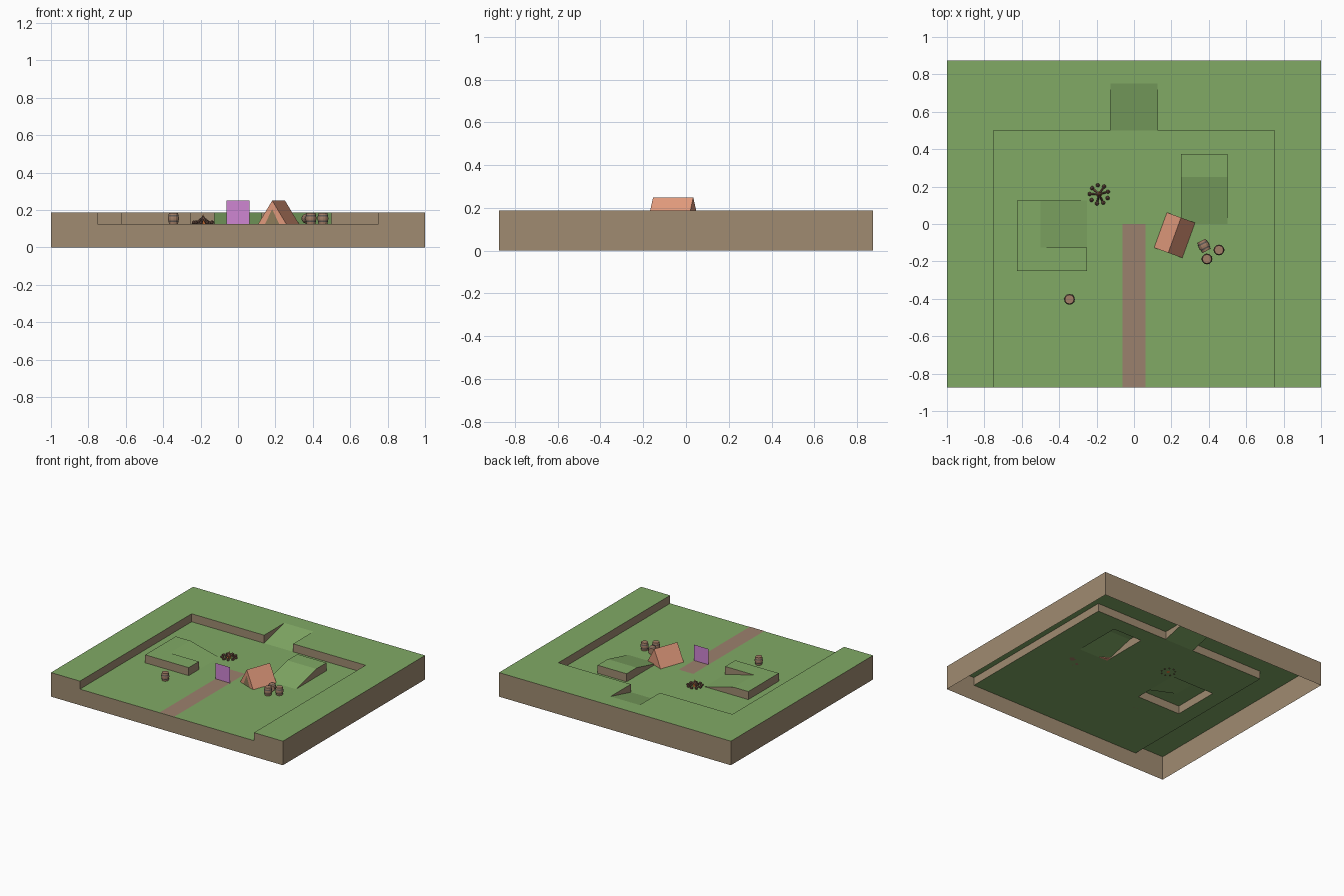
import bpy, bmesh, math
from mathutils import Vector, Matrix

if "Cube" in bpy.data.objects:
    bpy.data.objects.remove(bpy.data.objects["Cube"])

LOW, HIGH, STEP = 0.125, 0.1875, 0.125

def mat(name, r, g, b):
    m = bpy.data.materials.new(name)
    m.diffuse_color = (r, g, b, 1)
    m.use_nodes = True
    m.node_tree.nodes["Principled BSDF"].inputs["Base Color"].default_value = m.diffuse_color
    return m

GRASS = mat("grass_green", 0.22, 0.40, 0.13)
EARTH = mat("earth_tan", 0.35, 0.26, 0.165)
PATH = mat("path_brown", 0.33, 0.22, 0.155)
TENT = mat("tent_salmon", 0.75, 0.32, 0.20)
DOOR = mat("door_olive", 0.27, 0.20, 0.10)
PORTAL = mat("panel_pink", 0.62, 0.24, 0.65)
WOOD = mat("barrel_wood", 0.36, 0.21, 0.135)
BAND = mat("band_grey", 0.12, 0.10, 0.09)
BARK = mat("log_brown", 0.20, 0.10, 0.07)
FLAME = mat("flame_orange", 0.80, 0.22, 0.05)

def finish(name, bm, mats, matrix=None):
    me = bpy.data.meshes.new(name)
    if matrix:
        bm.transform(matrix)
    bm.to_mesh(me)
    bm.free()
    for m in mats:
        me.materials.append(m)
    ob = bpy.data.objects.new(name, me)
    bpy.context.collection.objects.link(ob)
    return ob

def place(x, y, z, turn=0):
    return Matrix.Translation((x, y, z)) @ Matrix.Rotation(math.radians(turn), 4, 'Z')

# Terrain: height rule for the surface of the grid cell centred on (cx, cy)
def height(cx, cy, x, y):
    d = HIGH - LOW
    if abs(cx) > 1 or abs(cy) > 0.875:
        return 0
    if abs(cx) < 0.125 and 0.5 < cy < 0.75:                      # back ramp
        return LOW + d * (y - 0.5) / 0.25
    if abs(cx) > 0.75 or cy > 0.5:                               # rim
        return HIGH
    if 0.25 < cx < 0.5 and 0 < cy < 0.375:                       # right mound
        return LOW + d * min(1, y / 0.25)
    if -0.5 < cx < -0.25 and -0.125 < cy < 0.125:                # left ramp
        return LOW + d * (-0.25 - x) / 0.25
    if -0.625 < cx < -0.25 and -0.25 < cy < 0.125:               # left mound
        return HIGH
    return LOW

bm = bmesh.new()
def face(pts, index):
    uniq = [p for i, p in enumerate(pts) if p not in pts[:i]]
    if len(uniq) > 2:
        bm.faces.new([bm.verts.new(p) for p in uniq]).material_index = index

h = STEP / 2
for i in range(16):
    for j in range(14):
        cx, cy = -1 + (i + 0.5) * STEP, -0.875 + (j + 0.5) * STEP
        ring = [(cx - h, cy - h), (cx + h, cy - h), (cx + h, cy + h), (cx - h, cy + h)]
        face([(x, y, height(cx, cy, x, y)) for x, y in ring], 0)
        # walls down to lower neighbours
        for k, (dx, dy) in enumerate([(0, -1), (1, 0), (0, 1), (-1, 0)]):
            nx, ny = cx + dx * STEP, cy + dy * STEP
            p, q = ring[k], ring[(k + 1) % 4]
            hp, hq = height(cx, cy, *p), height(cx, cy, *q)
            lp, lq = height(nx, ny, *p), height(nx, ny, *q)
            if hp + hq > lp + lq + 1e-6:
                face([(*p, lp), (*q, lq), (*q, hq), (*p, hp)], 1)
bmesh.ops.remove_doubles(bm, verts=bm.verts, dist=1e-4)
bmesh.ops.dissolve_limit(bm, angle_limit=0.01, verts=bm.verts, edges=bm.edges,
                         delimit={'MATERIAL'})
finish("terrain", bm, [GRASS, EARTH])

def sheet(name, pts, material, matrix=None):
    b = bmesh.new()
    b.faces.new([b.verts.new(p) for p in pts])
    return finish(name, b, [material], matrix)

# Path and upright panel
w = 0.0625
sheet("path", [(-w, -0.875, 0.127), (w, -0.875, 0.127), (w, 0, 0.127), (-w, 0, 0.127)], PATH)
sheet("upright_panel", [(-w, -0.1875, LOW), (w, -0.1875, LOW),
                        (w, -0.1875, 0.25), (-w, -0.1875, 0.25)], PORTAL)

# Tent: triangular prism with a door plate
tent_at = place(0.217, -0.06, LOW, -20)
b = bmesh.new()
base = b.faces.new([b.verts.new(p) for p in [(-0.08, -0.1, 0), (0.08, -0.1, 0), (0, -0.1, 0.125)]])
ext = bmesh.ops.extrude_face_region(b, geom=[base], use_keep_orig=True)
bmesh.ops.translate(b, vec=(0, 0.2, 0), verts=[v for v in ext["geom"] if isinstance(v, bmesh.types.BMVert)])
bmesh.ops.recalc_face_normals(b, faces=b.faces)
finish("tent", b, [TENT], tent_at)
sheet("tent_door", [(-0.04, -0.101, 0), (0.04, -0.101, 0), (0, -0.101, 0.08)], DOOR, tent_at)

# Barrels: lathed profile (radius, z), banded by height
def barrel(name, matrix):
    prof = [(0.024, 0), (0.026, 0.012), (0.028, 0.02), (0.029, 0.03),
            (0.028, 0.04), (0.026, 0.048), (0.024, 0.06)]
    n, b = 12, bmesh.new()
    rings = [[b.verts.new((r * math.cos(a * math.tau / n), r * math.sin(a * math.tau / n), z))
              for a in range(n)] for r, z in prof]
    for k in range(len(rings) - 1):
        for a in range(n):
            c = (a + 1) % n
            f = b.faces.new([rings[k][a], rings[k][c], rings[k + 1][c], rings[k + 1][a]])
            f.material_index = 1 if k in (1, 4) else 0
    b.faces.new(rings[0][::-1])
    b.faces.new(rings[-1])
    finish(name, b, [WOOD, BAND], matrix)

for k, (x, y) in enumerate([(0.39, -0.187), (0.454, -0.139), (-0.345, -0.403)]):
    barrel(f"upright_barrel_{k + 1}", place(x, y, LOW))
barrel("lying_barrel", place(0.374, -0.117, LOW + 0.029, 27)
       @ Matrix.Rotation(math.radians(-90), 4, 'X') @ Matrix.Translation((0, 0, -0.03)))

# Campfire: stone ring, leaning logs, flame
fire = Vector((-0.187, 0.158, LOW))
stones, logs = bmesh.new(), bmesh.new()
for k in range(9):
    a = k * math.tau / 9 + 0.3
    out = Vector((math.cos(a), math.sin(a), 0))
    bmesh.ops.create_icosphere(stones, subdivisions=1, radius=0.012,
                               matrix=Matrix.Translation(fire + out * 0.05 + Vector((0, 0, 0.008))))
    if k % 3 != 2:
        p, q = fire + out * 0.038 + Vector((0, 0, 0.004)), fire - out * 0.004 + Vector((0, 0, 0.04))
        rot = (q - p).to_track_quat('Z', 'Y').to_matrix().to_4x4()
        bmesh.ops.create_cone(logs, cap_ends=True, segments=6, radius1=0.006, radius2=0.005,
                              depth=(q - p).length, matrix=Matrix.Translation((p + q) / 2) @ rot)
finish("fire_stones", stones, [BARK])
finish("fire_logs", logs, [BARK])
b = bmesh.new()
bmesh.ops.create_cone(b, cap_ends=True, segments=6, radius1=0.016, radius2=0, depth=0.055,
                      matrix=Matrix.Translation(fire + Vector((0, 0, 0.0275))))
finish("flame", b, [FLAME])
